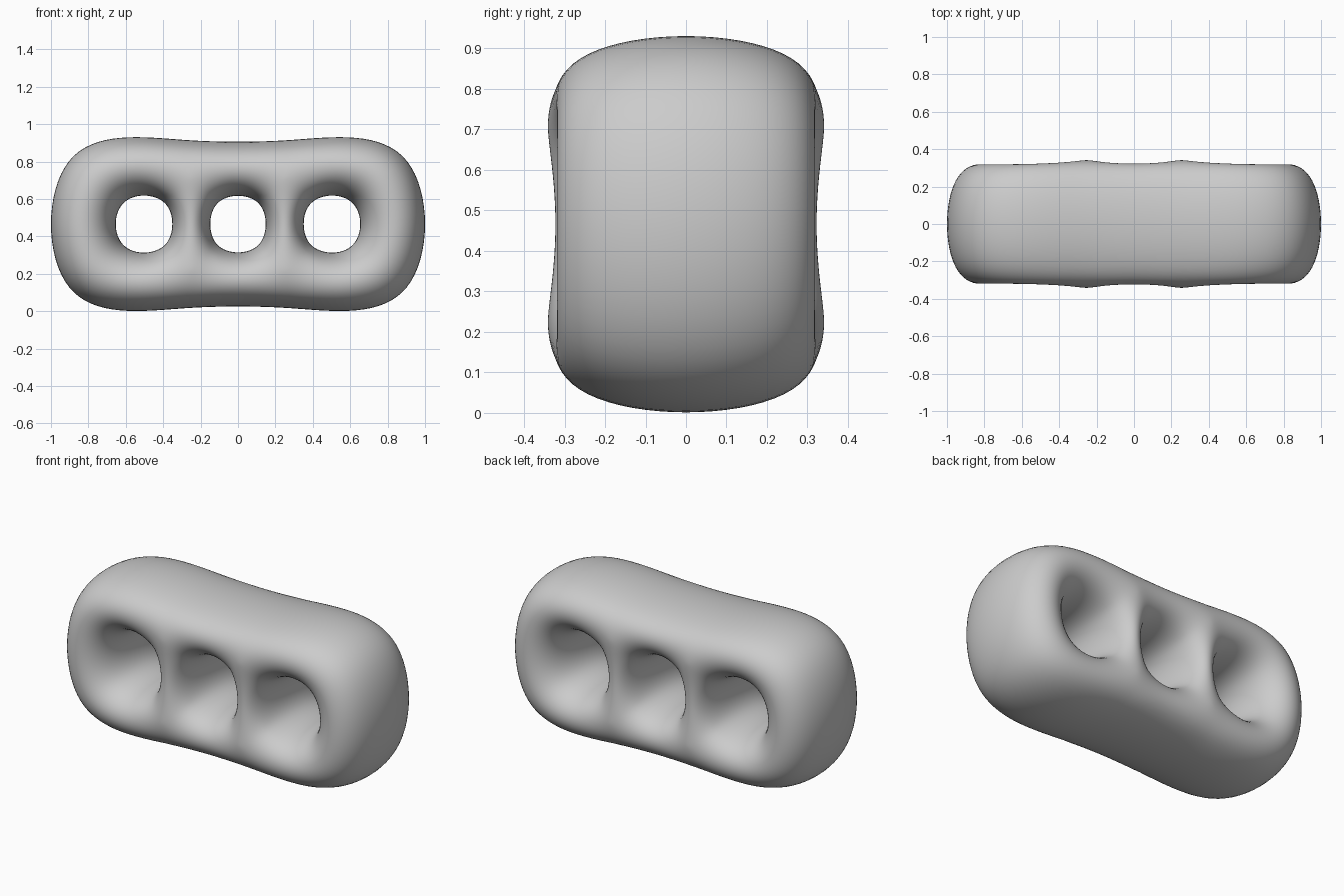
import bpy
import bmesh

if "Cube" in bpy.data.objects:
    bpy.data.objects.remove(bpy.data.objects["Cube"])

# Control cage sizes (x, z measured from the block's centre)
H = 0.1515            # half width of each square hole
C = 0.499             # x of the outer hole centres
S, ZT = 0.25, 0.45    # outer corner above / below each pillar
X, ZE = 1.049, 0.546  # outer corners of the end blocks
Y = 0.348             # half depth
ZC = 0.466            # height of the centre

bm = bmesh.new()
verts = {}


def vert(x, z):
    key = (round(x, 4), round(z, 4))
    if key not in verts:
        verts[key] = bm.verts.new((x, -Y, z + ZC))
    return verts[key]


def face(*points):
    bm.faces.new([vert(x, z) for x, z in points])


# Front of the cage
for v in (1, -1):
    # bar over / under the middle hole
    face((-S, v * ZT), (S, v * ZT), (H, v * H), (-H, v * H))
    for u in (1, -1):
        # triangular junction where a pillar meets the bar
        face((u * S, v * ZT), (u * (C - H), v * H), (u * H, v * H))
        # bar over / under the end hole
        face((u * S, v * ZT), (u * X, v * ZE), (u * (C + H), v * H), (u * (C - H), v * H))
for u in (1, -1):
    # pillar between two holes
    face((u * H, H), (u * (C - H), H), (u * (C - H), -H), (u * H, -H))
    # end bar
    face((u * (C + H), H), (u * X, ZE), (u * X, -ZE), (u * (C + H), -H))
bmesh.ops.recalc_face_normals(bm, faces=bm.faces[:])

# Pull the front through to the back, making outer and hole walls
ext = bmesh.ops.extrude_face_region(bm, geom=bm.faces[:], use_keep_orig=True)
for g in ext["geom"]:
    if isinstance(g, bmesh.types.BMVert):
        g.co.y = Y
bmesh.ops.recalc_face_normals(bm, faces=bm.faces[:])

mesh = bpy.data.meshes.new("three_hole_block")
bm.to_mesh(mesh)
bm.free()
for p in mesh.polygons:
    p.use_smooth = True
block = bpy.data.objects.new("three_hole_block", mesh)
bpy.context.collection.objects.link(block)

# Round the cage into a smooth body
sub = block.modifiers.new("rounding", "SUBSURF")
sub.levels = sub.render_levels = 4
